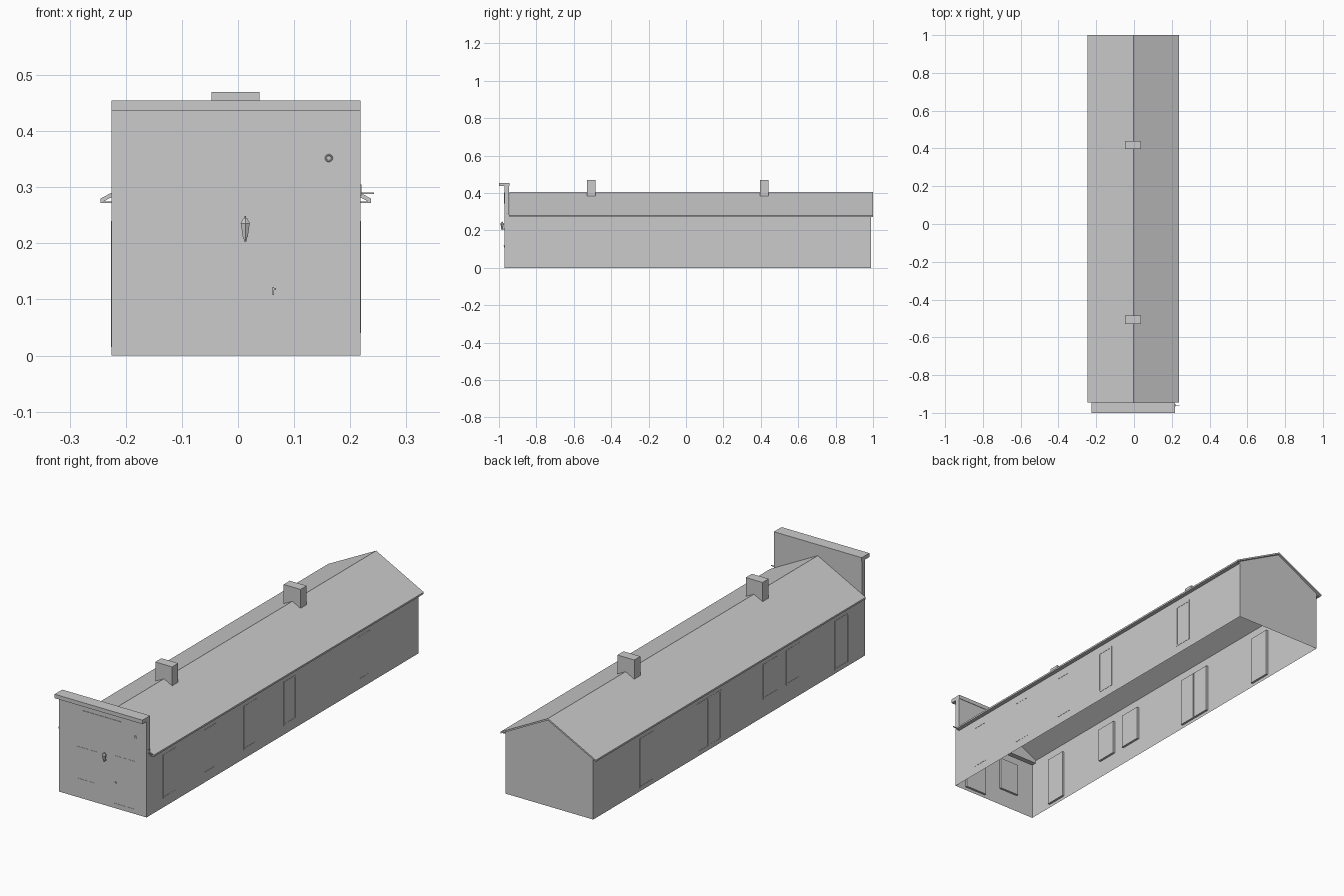
import bpy, bmesh, math
from mathutils import Vector

if "Cube" in bpy.data.objects:
    bpy.data.objects.remove(bpy.data.objects["Cube"])

XL, XR, YF, YB = -0.225, 0.218, -0.97, 0.99
XC, EAVE, RIDGE = -0.003, 0.272, 0.405
DEPTH = 0.01


def finish(bm, name):
    me = bpy.data.meshes.new(name)
    bm.to_mesh(me)
    bm.free()
    ob = bpy.data.objects.new(name, me)
    bpy.context.collection.objects.link(ob)
    return ob


def add_box(bm, a, b):
    a, b = Vector(a), Vector(b)
    vs = bmesh.ops.create_cube(bm, size=1)["verts"]
    for v in vs:
        v.co = Vector(((a[i] + b[i]) / 2 + v.co[i] * abs(b[i] - a[i]) for i in range(3)))


def box(name, a, b):
    bm = bmesh.new()
    add_box(bm, a, b)
    return finish(bm, name)


def prism(name, pts, y0, y1):
    """Extrude an x-z outline along y."""
    bm = bmesh.new()
    f = bm.faces.new([bm.verts.new((x, y0, z)) for x, z in pts])
    ext = bmesh.ops.extrude_face_region(bm, geom=[f], use_keep_orig=True)["geom"]
    bmesh.ops.translate(bm, vec=(0, y1 - y0, 0), verts=[g for g in ext if isinstance(g, bmesh.types.BMVert)])
    bmesh.ops.recalc_face_normals(bm, faces=bm.faces)
    return finish(bm, name)


def wall(name, place, normal, u0, u1, top, openings):
    """Thin wall with recessed openings (u0, u1, z0, z1) and slim frames."""
    normal = Vector(normal)
    us = sorted({u0, u1, *(u for o in openings for u in o[:2])})
    vs = sorted({0, top, *(v for o in openings for v in o[2:4])})
    bm = bmesh.new()
    grid = [[bm.verts.new(place(u, v)) for v in vs] for u in us]
    pockets = [[] for _ in openings]
    for i in range(len(us) - 1):
        for j in range(len(vs) - 1):
            f = bm.faces.new((grid[i][j], grid[i + 1][j], grid[i + 1][j + 1], grid[i][j + 1]))
            f.normal_update()
            if f.normal.dot(normal) < 0:
                f.normal_flip()
            cu, cv = (us[i] + us[i + 1]) / 2, (vs[j] + vs[j + 1]) / 2
            for k, o in enumerate(openings):
                if o[0] < cu < o[1] and o[2] < cv < o[3]:
                    pockets[k].append(f)
    for faces in pockets:
        ext = bmesh.ops.extrude_face_region(bm, geom=faces)["geom"]
        bmesh.ops.translate(bm, vec=-normal * DEPTH, verts=[g for g in ext if isinstance(g, bmesh.types.BMVert)])
    finish(bm, name)

    bm = bmesh.new()
    w = 0.007

    def bar(a, b, c, d, out=0.001):
        add_box(bm, Vector(place(a, c)) + normal * out, Vector(place(b, d)) - normal * DEPTH)

    for o in openings:
        a, b, c, d = o[:4]
        bar(a, a + w, c, d)
        bar(b - w, b, c, d)
        bar(a + w, b - w, c, c + w)
        bar(a + w, b - w, d - w, d)
        for z in o[4:]:                       # rails across the opening
            bar(a + w, b - w, z - 0.003, z + 0.003, -0.005)
    finish(bm, name + "_frames")


def reg(o):
    return o


# walls with windows and doors
right = [(y, y + 0.09, 0.04, 0.24) for y in (-0.85, -0.56, -0.27, 0.017, 0.552)]
left = [(-0.85, -0.75, 0.015, 0.24, 0.13), (-0.50, -0.40, 0.08, 0.24),
        (-0.34, -0.235, 0.08, 0.24), (0.068, 0.152, 0.015, 0.24),
        (0.158, 0.242, 0.015, 0.24), (0.55, 0.655, 0.015, 0.24)]
front = [(-0.135, -0.035, 0.08, 0.232, 0.156, 0.195), (0.05, 0.162, 0.015, 0.24, 0.07, 0.13)]
wall("right_wall", lambda u, v: (XR, u, v), (1, 0, 0), YF, YB, 0.282, right)
wall("left_wall", lambda u, v: (XL, u, v), (-1, 0, 0), YF, YB, 0.282, left)
wall("front_wall", lambda u, v: (u, YF, v), (0, -1, 0), XL, XR, 0.27, front)

# back gable
bm = bmesh.new()
gable = [(XR, 0), (XL, 0), (XL, 0.283), (XC, RIDGE - 0.007), (XR, 0.283)]
bm.faces.new([bm.verts.new((x, YB, z)) for x, z in gable])
bm.normal_update()
for f in bm.faces:
    if f.normal.y < 0:
        f.normal_flip()
finish(bm, "back_gable")

# roof with overhanging eaves
prism("roof", [(-0.245, EAVE), (-0.245, 0.28), (XC, RIDGE), (0.237, 0.28), (0.237, EAVE),
               (XC, RIDGE - 0.008)], -0.945, 1.0)
# flat soffits under the eaves
box("right_soffit", (XR, -0.945, EAVE), (0.237, YB, 0.275))
box("left_soffit", (-0.245, -0.945, EAVE), (XL, YB, 0.275))

# parapet above the front wall and its coping
box("parapet", (XL, YF, 0.27), (XR, -0.947, 0.437))
box("parapet_coping", (XL, -1.0, 0.437), (XR, -0.945, 0.455))
box("sign_panel", (-0.103, YF - 0.002, 0.358), (0.095, YF, 0.402))

# chimneys, each with an open flue sunk in the top
for name, y in (("front_chimney", -0.507), ("rear_chimney", 0.418)):
    bm = bmesh.new()
    add_box(bm, (-0.047, y - 0.022, 0.375), (0.038, y + 0.022, 0.47))
    bm.normal_update()
    top = max(bm.faces, key=lambda f: f.calc_center_median().z)
    bmesh.ops.inset_region(bm, faces=[top], thickness=0.007)
    ext = bmesh.ops.extrude_face_region(bm, geom=[top])["geom"]
    bmesh.ops.translate(bm, vec=(0, 0, -0.02), verts=[g for g in ext if isinstance(g, bmesh.types.BMVert)])
    finish(bm, name)

# wall lantern
bm = bmesh.new()
for z0, z1, r0, r1 in ((0.203, 0.211, 0.002, 0.004), (0.211, 0.235, 0.005, 0.009),
                       (0.235, 0.244, 0.010, 0.004), (0.244, 0.249, 0.002, 0.001)):
    vs = bmesh.ops.create_cone(bm, cap_ends=True, segments=6, radius1=r0, radius2=r1, depth=z1 - z0)["verts"]
    bmesh.ops.translate(bm, vec=(0.013, -0.983, (z0 + z1) / 2), verts=vs)
add_box(bm, (0.0115, -0.981, 0.206), (0.0145, YF, 0.210))
finish(bm, "lantern")

# round vent on the front
bpy.ops.mesh.primitive_torus_add(major_segments=16, minor_segments=6, major_radius=0.0055, minor_radius=0.0015,
                                 location=(0.162, YF - 0.001, 0.352), rotation=(math.pi / 2, 0, 0))
bpy.context.object.name = "front_vent"
bpy.ops.object.shade_smooth_by_angle()

# door handle and side bracket
box("door_handle_plate", (0.0615, YF - 0.003, 0.108), (0.0645, YF + DEPTH, 0.122))
box("door_handle_lever", (0.0615, YF - 0.005, 0.117), (0.068, YF - 0.003, 0.120))
box("side_bracket_plate", (XR, -0.965, 0.285), (XR + 0.002, -0.953, 0.305))
box("side_bracket_arm", (XR, -0.961, 0.288), (0.242, -0.957, 0.291))
